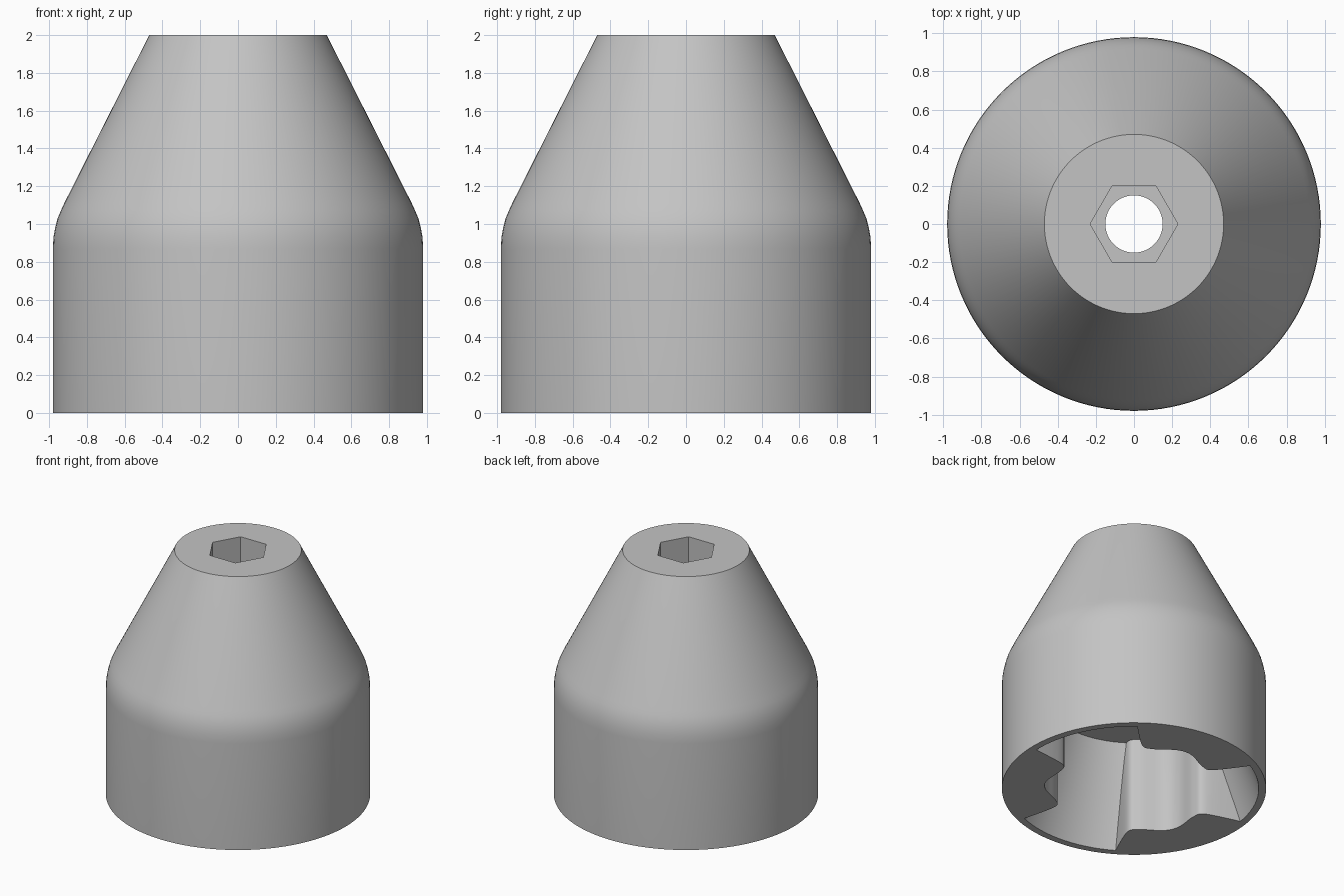
import bpy, bmesh, math
from math import cos, sin, pi, radians

old = bpy.data.objects.get("Cube")
if old:
    bpy.data.objects.remove(old, do_unlink=True)

grey = bpy.data.materials.new("plain grey")
grey.use_nodes = True
grey.diffuse_color = (0.55, 0.55, 0.55, 1)
grey.node_tree.nodes["Principled BSDF"].inputs["Base Color"].default_value = (0.55, 0.55, 0.55, 1)


def make_stack(name, rings):
    """Closed solid skinned over equal-length rings of points, bottom to top."""
    bm = bmesh.new()
    loops = [[bm.verts.new(p) for p in ring] for ring in rings]
    n = len(loops[0])
    for low, high in zip(loops, loops[1:]):
        for i in range(n):
            j = (i + 1) % n
            bm.faces.new((low[i], low[j], high[j], high[i]))
    bm.faces.new(loops[0][::-1])
    bm.faces.new(loops[-1])
    bmesh.ops.recalc_face_normals(bm, faces=bm.faces[:])
    mesh = bpy.data.meshes.new(name)
    bm.to_mesh(mesh)
    bm.free()
    mesh.materials.append(grey)
    obj = bpy.data.objects.new(name, mesh)
    bpy.context.scene.collection.objects.link(obj)
    return obj


def lathe(name, profile, sides=128):
    return make_stack(name, [[(r * cos(2 * pi * i / sides), r * sin(2 * pi * i / sides), z)
                              for i in range(sides)] for r, z in profile])


def combine(target, cutter, operation):
    mod = target.modifiers.new(operation.lower(), 'BOOLEAN')
    mod.operation = operation
    mod.solver = 'EXACT'
    mod.object = cutter
    bpy.ops.object.select_all(action='DESELECT')
    bpy.context.view_layer.objects.active = target
    target.select_set(True)
    bpy.ops.object.modifier_apply(modifier=mod.name)
    bpy.data.objects.remove(cutter, do_unlink=True)


def grip_radius(degrees):
    """Three inward blocks, each with two soft bumps and steep flanks."""
    t = abs((degrees - 85 + 60) % 120 - 60)
    if t < 22:
        return 0.635 + 0.03 * cos(pi * t / 22)
    return 0.605 + 0.4 * min(1, (t - 22) / 12) ** 5


# Outer body: cylinder blending into a cone
body = lathe("socket_body", [(0.98, 0), (0.98, 0.87), (0.977, 0.93), (0.968, 0.98),
                             (0.955, 1.03), (0.938, 1.07), (0.92, 1.11), (0.47, 2)])

# Lower cavity: tapered recess limited by the three grip blocks
cavity = lathe("cavity_cutter", [(0.96, -0.1), (0.655, 0.77)])
grip = make_stack("grip_cutter", [[(grip_radius(d) * cos(radians(d)), grip_radius(d) * sin(radians(d)), z)
                                   for d in range(360)] for z in (-0.2, 0.9)])
combine(cavity, grip, 'INTERSECT')
combine(body, cavity, 'DIFFERENCE')

# Hexagonal drive socket in the top, with a round hole through its floor
combine(body, lathe("hex_cutter", [(0.23, 1.0), (0.23, 2.1)], 6), 'DIFFERENCE')
combine(body, lathe("hole_cutter", [(0.15, 0.6), (0.15, 1.2)], 48), 'DIFFERENCE')

bpy.ops.object.select_all(action='DESELECT')
bpy.context.view_layer.objects.active = body
body.select_set(True)
bpy.ops.object.shade_smooth_by_angle(angle=radians(30))
